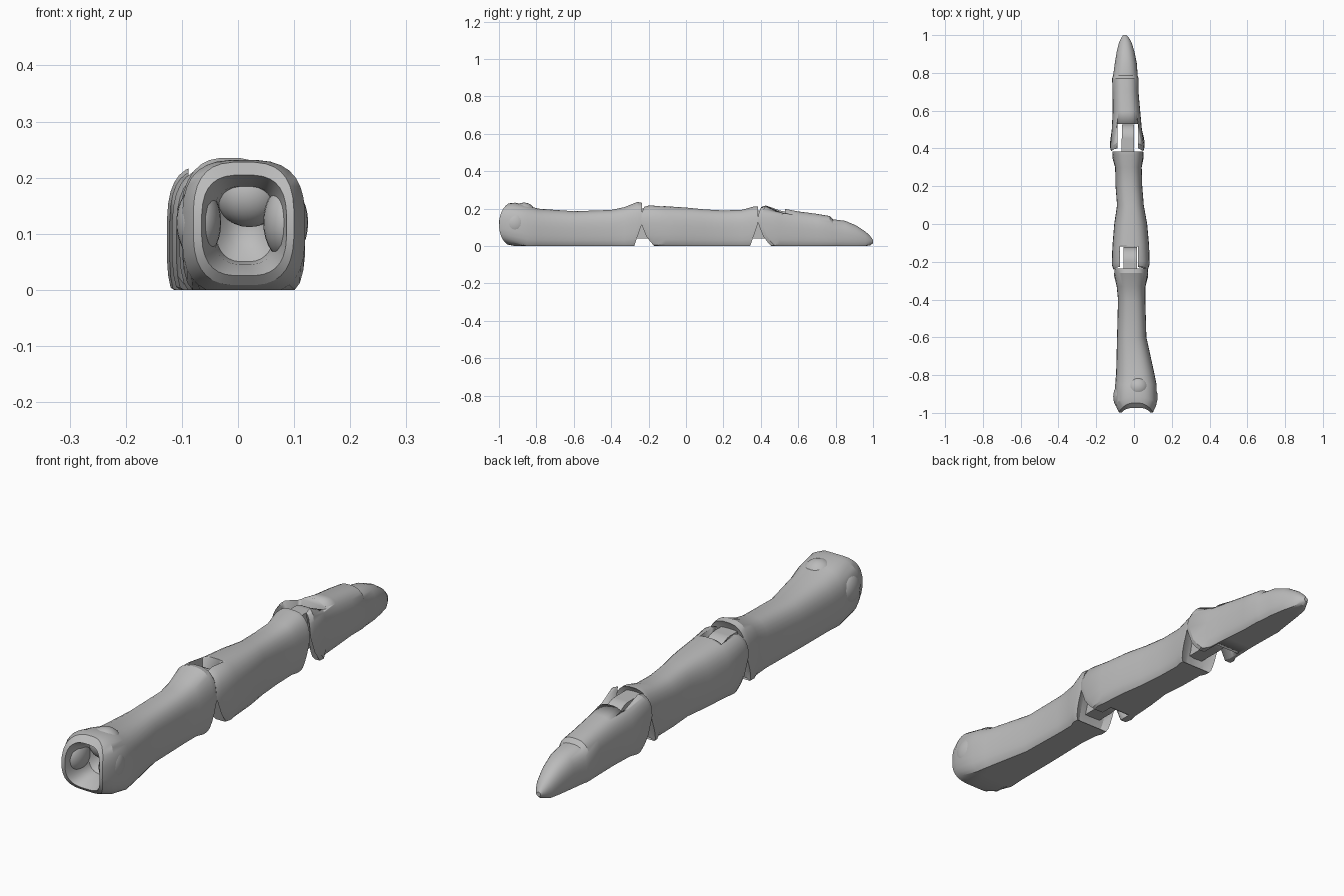
import bpy, bmesh, math
from mathutils import Matrix

if "Cube" in bpy.data.objects:
    bpy.data.objects.remove(bpy.data.objects["Cube"])

grey = bpy.data.materials.new("plain grey")
grey.use_nodes = True
grey.diffuse_color = (0.5, 0.5, 0.5, 1)
grey.node_tree.nodes["Principled BSDF"].inputs["Base Color"].default_value = (0.5, 0.5, 0.5, 1)
SIDES = 32


def finish(name, bm, angle=28):
    bmesh.ops.recalc_face_normals(bm, faces=bm.faces)
    mesh = bpy.data.meshes.new(name)
    bm.to_mesh(mesh)
    bm.free()
    mesh.materials.append(grey)
    obj = bpy.data.objects.new(name, mesh)
    bpy.context.collection.objects.link(obj)
    bpy.ops.object.select_all(action="DESELECT")
    obj.select_set(True)
    bpy.context.view_layer.objects.active = obj
    bpy.ops.object.shade_smooth_by_angle(angle=math.radians(angle))
    return obj


def signed_power(v, p):
    return math.copysign(abs(v) ** p, v)


def loft(name, rings):
    """Ring: y, x min, x max, z min, z max, squareness, y offset as function of z."""
    bm = bmesh.new()
    loops = []
    for y, x0, x1, z0, z1, n, bend in rings:
        loop = []
        for i in range(SIDES):
            a = math.tau * (i + 0.5) / SIDES
            x = (x0 + x1) / 2 + (x1 - x0) / 2 * signed_power(math.cos(a), 2 / n)
            z = (z0 + z1) / 2 + (z1 - z0) / 2 * signed_power(math.sin(a), 2 / n)
            z = max(z, 0)
            loop.append(bm.verts.new((x, y + bend(z), z)))
        loops.append(loop)
    for a, b in zip(loops, loops[1:]):
        for i in range(SIDES):
            j = (i + 1) % SIDES
            bm.faces.new((a[i], a[j], b[j], b[i]))
    bm.faces.new(loops[0])
    bm.faces.new(loops[-1])
    return finish(name, bm)


def straight(z):
    return 0


def rear_cut(z):
    return -0.35 * max(0, 0.12 - z)


def prong_curve(z):
    return 3.6 * (z - 0.14) ** 2


def rim_curve(z):
    return -0.08 * math.sqrt(max(0, 1 - ((z - 0.115) / 0.12) ** 2))


def body(y, x0, x1, top, n=2.7, bend=straight):
    # Section sunk below the ground so that its underside clamps flat
    return (y, x0, x1, -0.2 * top, top, n, bend)


def box(bm, x0, x1, y0, y1, z0, z1):
    size = Matrix.Diagonal((x1 - x0, y1 - y0, z1 - z0, 1))
    place = Matrix.Translation(((x0 + x1) / 2, (y0 + y1) / 2, (z0 + z1) / 2))
    bmesh.ops.create_cube(bm, size=1, matrix=place @ size)


def cut_slot(obj, x0, x1, y0, y1):
    bm = bmesh.new()
    box(bm, x0, x1, y0, y1, -0.1, 0.4)
    cutter = finish("slot_cutter", bm)
    cutter.hide_render = True
    mod = obj.modifiers.new("slot", "BOOLEAN")
    mod.operation, mod.solver, mod.object = "DIFFERENCE", "EXACT", cutter
    bpy.context.view_layer.objects.active = obj
    # The slot goes before the smoothing modifier
    bpy.ops.object.modifier_move_to_index(modifier="slot", index=0)
    bpy.ops.object.modifier_apply(modifier="slot")
    bpy.data.objects.remove(cutter)


def tongue(name, x0, x1, y0, y1, z, r):
    # Hinge tab with a round end
    bm = bmesh.new()
    box(bm, x0, x1, y0, y1 - r, z - r, z + r)
    place = Matrix.Translation(((x0 + x1) / 2, y1 - r, z)) @ Matrix.Rotation(math.pi / 2, 4, "Y")
    bmesh.ops.create_cone(bm, cap_ends=True, segments=32, radius1=r, radius2=r,
                          depth=x1 - x0 - 0.001, matrix=place)
    finish(name, bm)


def dome(name, loc, scale):
    bm = bmesh.new()
    bmesh.ops.create_uvsphere(bm, u_segments=24, v_segments=14, radius=1,
                              matrix=Matrix.Translation(loc) @ Matrix.Diagonal((*scale, 1)))
    finish(name, bm)


# Base segment: hollow socket at the front, shoulder at the rear
loft("base_segment", [
    (-0.85, 0, 0.025, 0.1, 0.13, 2, straight),
    (-0.86, -0.02, 0.045, 0.075, 0.155, 2.2, straight),
    (-0.885, -0.04, 0.065, 0.05, 0.18, 2.6, straight),
    (-0.9, -0.045, 0.07, 0.045, 0.185, 2.8, lambda z: 0.4 * rim_curve(z)),
    (-0.92, -0.065, 0.087, 0.025, 0.205, 3, rim_curve),
    (-0.92, -0.08, 0.1, 0.008, 0.228, 3, rim_curve),
    (-0.9, -0.1, 0.12, -0.01, 0.232, 3, lambda z: 0.7 * rim_curve(z)),
    body(-0.85, -0.1, 0.12, 0.218),
    body(-0.79, -0.095, 0.108, 0.2),
    body(-0.6, -0.09, 0.066, 0.186),
    body(-0.4, -0.085, 0.06, 0.193),
    body(-0.33, -0.092, 0.061, 0.208),
    body(-0.26, -0.105, 0.075, 0.236, 2.7, rear_cut),
    body(-0.235, -0.103, 0.073, 0.231, 2.7, rear_cut),
    body(-0.25, -0.075, 0.045, 0.2, 2.7, rear_cut),
])
dome("left_socket_boss", (0.085, -0.915, 0.12), (0.04, 0.065, 0.065))
dome("right_socket_boss", (-0.07, -0.915, 0.12), (0.04, 0.065, 0.065))
dome("top_socket_boss", (0.02, -0.865, 0.172), (0.062, 0.06, 0.06))

# Middle segment: forked front, shoulder at the rear
middle = loft("middle_segment", [
    body(-0.24, -0.11, 0.075, 0.212, 3.3, prong_curve),
    body(-0.215, -0.118, 0.083, 0.22, 3.2, prong_curve),
    body(-0.11, -0.114, 0.08, 0.213),
    body(0, -0.105, 0.07, 0.206),
    body(0.1, -0.09, 0.052, 0.196),
    body(0.2, -0.098, 0.044, 0.19),
    body(0.3, -0.1, 0.041, 0.194),
    body(0.365, -0.113, 0.05, 0.212, 2.7, rear_cut),
    body(0.385, -0.115, 0.05, 0.212, 2.7, rear_cut),
    body(0.37, -0.08, 0.015, 0.19, 2.7, rear_cut),
])
cut_slot(middle, -0.073, 0.02, -0.3, -0.12)
tongue("base_hinge_tab", -0.055, 0.017, -0.3, -0.122, 0.12, 0.08)

# Tip segment: forked front, nail step and rounded tip
tip = loft("tip_segment", [
    body(0.385, -0.122, 0.05, 0.216, 3.5, prong_curve),
    body(0.405, -0.127, 0.056, 0.224, 3.3, prong_curve),
    body(0.5, -0.118, 0.042, 0.205),
    body(0.6, -0.113, 0.033, 0.185),
    body(0.7, -0.114, 0.024, 0.172),
    body(0.77, -0.116, 0.024, 0.16),
    body(0.785, -0.111, 0.02, 0.143),
    body(0.85, -0.102, 0.015, 0.135, 2.4),
    body(0.91, -0.092, 0.003, 0.11, 2.3),
    body(0.96, -0.08, -0.012, 0.077, 2.2),
    (0.985, -0.068, -0.026, 0.003, 0.053, 2, straight),
    (1.0, -0.058, -0.04, 0.015, 0.033, 2, straight),
])
cut_slot(tip, -0.088, 0.02, 0.3, 0.53)
tongue("middle_hinge_tab", -0.065, 0, 0.32, 0.528, 0.115, 0.075)
